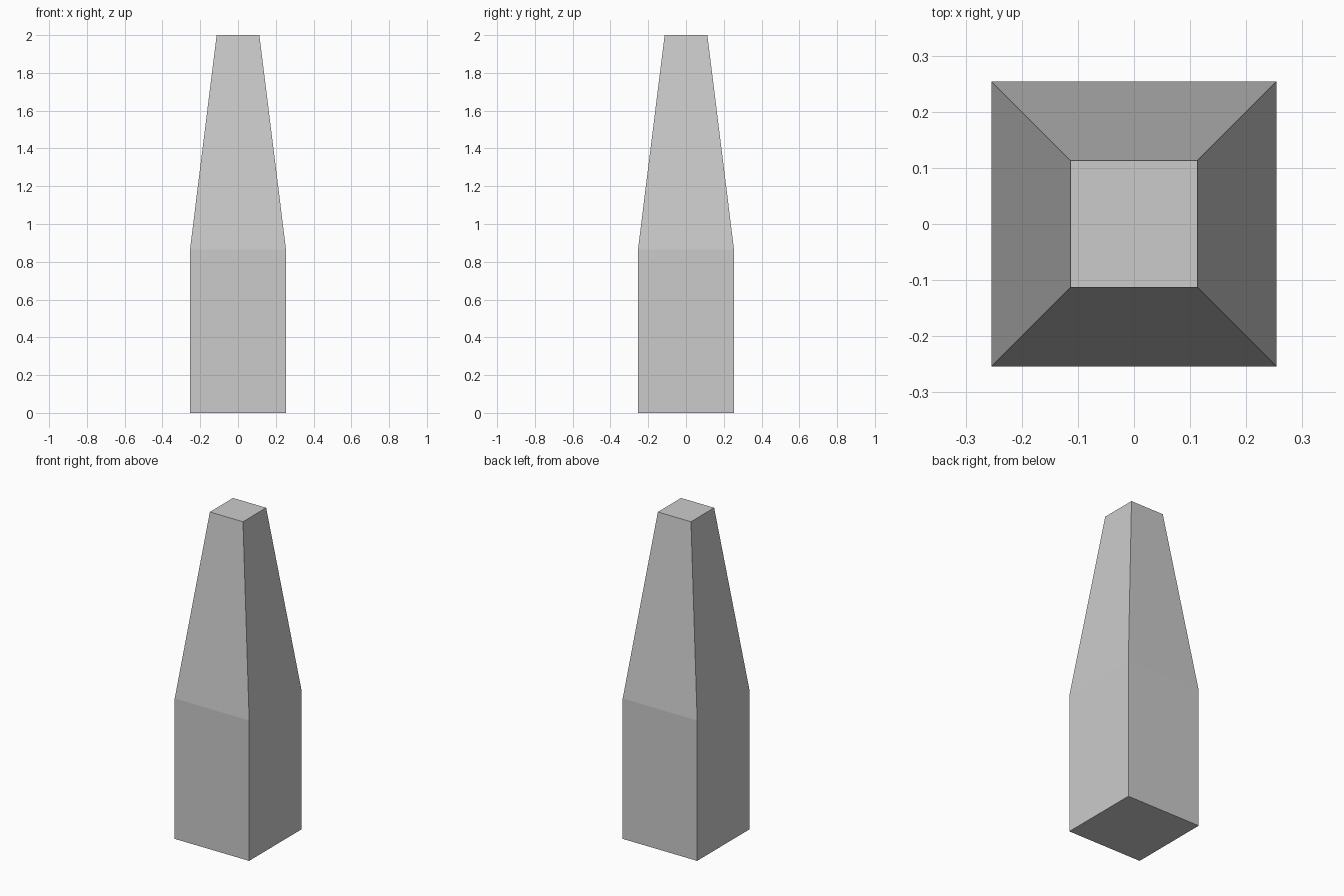
import bpy
import bmesh

if "Cube" in bpy.data.objects:
    bpy.data.objects.remove(bpy.data.objects["Cube"])

# Square post: straight lower shaft, tapered upper part with flat top
LEVELS = [(0.254, 0.0), (0.254, 0.866), (0.113, 2.0)]  # half width, height

bm = bmesh.new()
rings = [
    [bm.verts.new((sx * h, sy * h, z)) for sx, sy in ((-1, -1), (1, -1), (1, 1), (-1, 1))]
    for h, z in LEVELS
]

# Side walls between consecutive rings
for low, high in zip(rings, rings[1:]):
    for i in range(4):
        j = (i + 1) % 4
        bm.faces.new((low[i], low[j], high[j], high[i]))

# Bottom and top caps
bm.faces.new(rings[0][::-1])
bm.faces.new(rings[-1])

mesh = bpy.data.meshes.new("tapered_post")
bm.to_mesh(mesh)
bm.free()
post = bpy.data.objects.new("tapered_post", mesh)
bpy.context.collection.objects.link(post)
